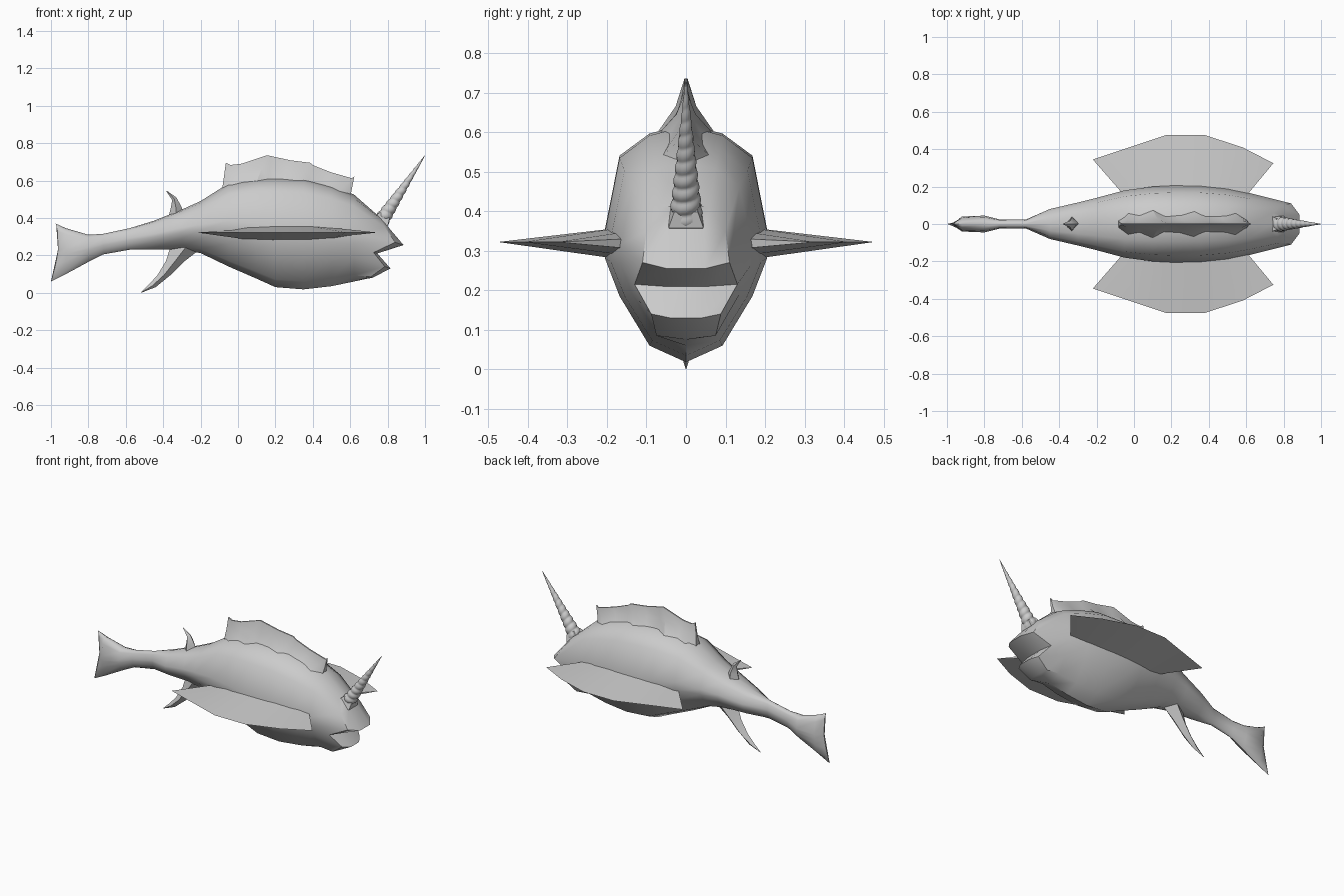
import bpy, bmesh, math
from mathutils import Vector

cube = bpy.data.objects.get("Cube")
if cube:
    bpy.data.objects.remove(cube, do_unlink=True)

grey = bpy.data.materials.new("plain grey")
grey.use_nodes = True
grey.diffuse_color = (0.6, 0.6, 0.6, 1)
grey.node_tree.nodes["Principled BSDF"].inputs["Base Color"].default_value = (0.6, 0.6, 0.6, 1)


def build(name, verts, faces, angle=40):
    mesh = bpy.data.meshes.new(name)
    bm = bmesh.new()
    vs = [bm.verts.new(v) for v in verts]
    for f in faces:
        bm.faces.new([vs[i] for i in f])
    bmesh.ops.remove_doubles(bm, verts=bm.verts, dist=1e-5)
    bmesh.ops.recalc_face_normals(bm, faces=bm.faces)
    bm.to_mesh(mesh)
    bm.free()
    ob = bpy.data.objects.new(name, mesh)
    bpy.context.collection.objects.link(ob)
    mesh.materials.append(grey)
    bpy.ops.object.select_all(action='DESELECT')
    ob.select_set(True)
    bpy.context.view_layer.objects.active = ob
    bpy.ops.object.shade_smooth_by_angle(angle=math.radians(angle))
    return ob


def loft_faces(count, n):
    return [(r * n + i, r * n + (i + 1) % n, (r + 1) * n + (i + 1) % n, (r + 1) * n + i)
            for r in range(count - 1) for i in range(n)]


def loft(name, rings, angle=40):
    n = len(rings[0])
    faces = loft_faces(len(rings), n)
    faces += [tuple(range(n)), tuple(range((len(rings) - 1) * n, len(rings) * n))]
    return build(name, [v for r in rings for v in r], faces, angle)


# Body: one eight-level half section, scaled to width, bottom and top
LEVELS = [(0, 1), (.45, .96), (.82, .865), (1, .55), (1, .44), (.82, .28), (.45, .07), (0, 0)]


def full_ring(half):
    return half + [(x, -y, z) for x, y, z in half[-2:0:-1]]


def body_ring(x, w, zb, zt):
    return full_ring([(x, w * a, zb + (zt - zb) * f) for a, f in LEVELS])


# Tail blade ends in a forked, slanted edge
tail_edge = full_ring([(-.95 - .05 * (1 - f) ** 2 - .025 * f ** 4, .003 * a, .06 + .31 * f)
                       for a, f in LEVELS])
rings = [tail_edge] + [body_ring(*s) for s in [
    (-.92, .04, .10, .345), (-.80, .045, .165, .31), (-.72, .025, .205, .315),
    (-.58, .023, .23, .345), (-.45, .08, .23, .385), (-.30, .115, .23, .445),
    (-.20, .14, .212, .49), (-.05, .18, .14, .585), (.10, .2, .075, .615),
    (.20, .205, .03, .62), (.35, .205, .018, .615), (.50, .19, .035, .575),
    (.62, .165, .06, .525)]]

# Face: side point and inner point per level, with the mouth as a notch
face = [(.74, 0, .42, .74, .42), (.745, .06, .41, .75, .415), (.785, .10, .35, .80, .355),
        (.84, .11, .27, .885, .255), (.725, .13, .215, .745, .21), (.785, .088, .14, .815, .13),
        (.71, .075, .085, .72, .08), (.69, 0, .075, .69, .075)]
rings.append(full_ring([p[:3] for p in face]))
verts = [v for r in rings for v in r]
faces = loft_faces(len(rings), 14) + [tuple(range(14))]
start = len(verts)
for x, y, z, xi, zi in face:
    verts += [(x, y, z), (xi, y * .45, zi), (xi, -y * .45, zi), (x, -y, z)]
for r in range(7):
    for c in range(3):
        a = start + r * 4 + c
        faces.append((a, a + 1, a + 5, a + 4))
build("body", verts, faces, 45)

# Side fins: lens-shaped, thick at the root and sharp at the edge
root = [(-.05, .015), (.06, .035), (.19, .042), (.36, .042), (.5, .03), (.6, .012)]
edge = [(-.22, .345), (0, .418), (.17, .475), (.38, .475), (.58, .41), (.745, .325)]
for side, label in ((1, "left"), (-1, "right")):
    sections = []
    for (rx, t), (ex, ey) in zip(root, edge):
        sections.append([(rx, side * .15, .318 + t), (ex, side * ey, .322),
                         (rx, side * .15, .318 - t)])
    loft(label + "_side_fin", sections, 50)

# Ridge fin: (base x, base z, top x, top z, half width), alternating spine and web
ridge = [(-.085, .55, -.065, .695, .02), (-.03, .57, -.04, .683, .06), (.03, .59, .02, .69, .045),
         (.10, .595, .155, .735, .075), (.16, .60, .18, .73, .045), (.24, .60, .28, .708, .05),
         (.32, .595, .385, .695, .07), (.38, .59, .405, .68, .045), (.46, .57, .50, .643, .045),
         (.54, .54, .61, .612, .06), (.60, .51, .622, .622, .025)]
sections = []
for bx, bz, tx, tz, w in ridge:
    mx, mz = (bx + tx) / 2, bz + (tz - bz) * .5
    sections.append([(bx, w, bz), (mx, w * .35, mz), (tx, .004, tz),
                     (tx, -.004, tz), (mx, -w * .35, mz), (bx, -w, bz)])
loft("ridge_fin", sections, 35)


# Curved small fins: diamond sections between a front and a back edge
def blade(name, steps):
    sections = []
    for fx, fz, bx, bz, w in steps:
        mx, mz = (fx + bx) / 2, (fz + bz) / 2
        sections.append([(fx, 0, fz), (mx, w, mz), (bx, 0, bz), (mx, -w, mz)])
    loft(name, sections, 50)


blade("rear_top_fin", [(-.29, .43, -.375, .39, .04), (-.305, .465, -.36, .45, .035),
                       (-.33, .51, -.352, .495, .018), (-.38, .545, -.383, .543, .001)])
blade("belly_fin", [(-.2, .235, -.36, .25, .05), (-.29, .165, -.385, .17, .035),
                    (-.36, .095, -.43, .095, .025), (-.44, .03, -.475, .045, .012),
                    (-.517, 0, -.52, .002, .001)])

# Horn: tapered shaft with a helical ridge, on a square foot
base, tip = Vector((.765, 0, .383)), Vector((1, 0, .735))
axis = (tip - base).normalized()
side_v = Vector((0, 1, 0))
up_v = axis.cross(side_v)


def horn_ring(t, radius, n, turn=0.0):
    out = []
    for i in range(n):
        a = math.tau * i / n + turn
        out.append(base.lerp(tip, t) + (side_v * math.cos(a) + up_v * math.sin(a)) * radius(a))
    return out


STEPS, TURNS = 90, 11
sections = []
for s in range(STEPS + 1):
    t = s / STEPS
    sections.append(horn_ring(t, lambda a: .001 + .041 * (1 - t) *
                              (.88 + .16 * abs(math.sin(math.pi * TURNS * t - a / 2))), 16))
loft("horn", sections, 40)
loft("horn_foot", [horn_ring(t, lambda a: r, 4, math.pi / 4)
                   for t, r in ((-.08, .05), (.0, .062), (.09, .042))], 30)
